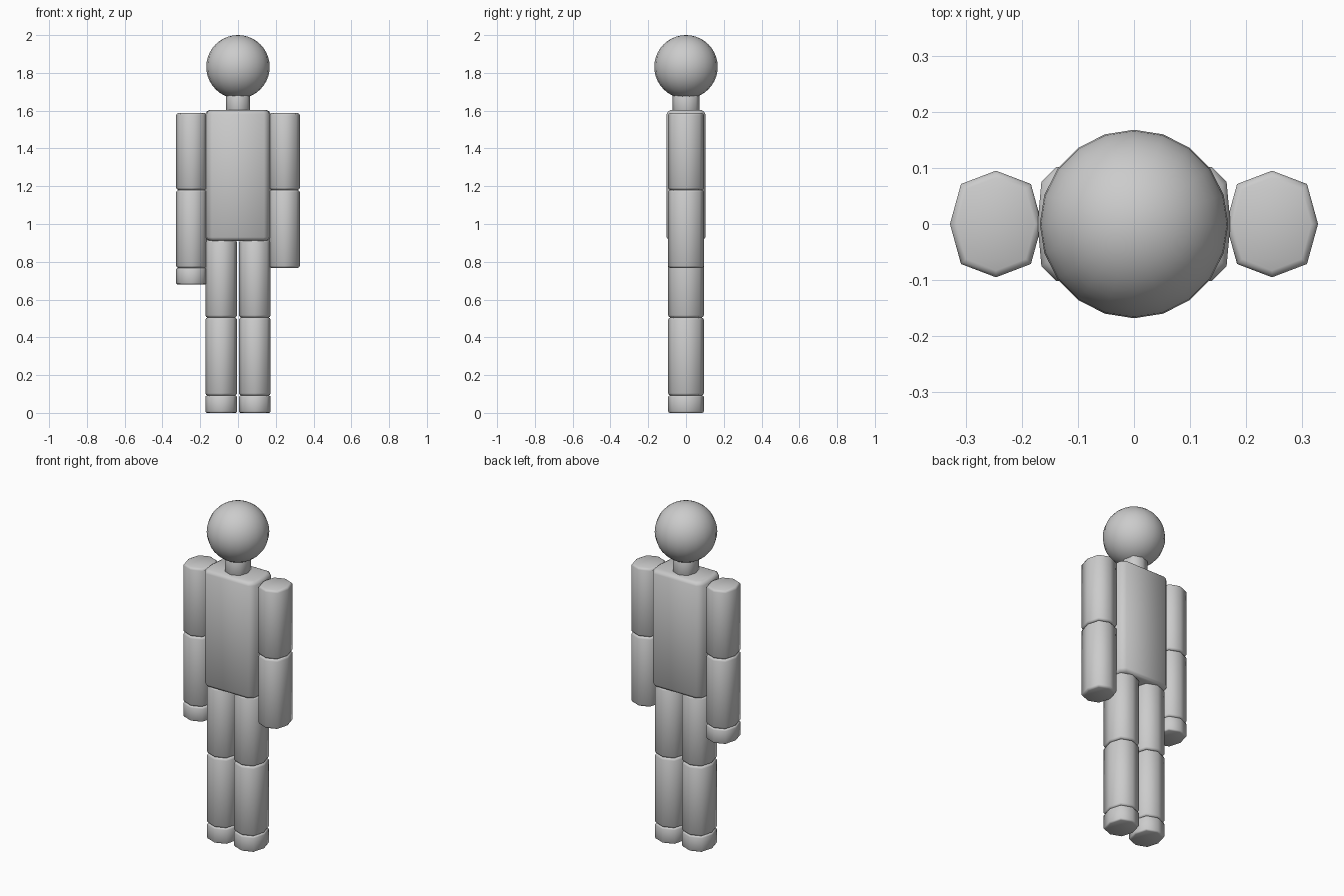
import bpy, bmesh, math

if "Cube" in bpy.data.objects:
    bpy.data.objects.remove(bpy.data.objects["Cube"])

# limb cross-section: slightly squared octagon, unit radii
OCT = [(1, 0), (.76, .75), (0, 1), (-.76, .75),
       (-1, 0), (-.76, -.75), (0, -1), (.76, -.75)]
# torso cross-section: box with chamfered corners and slightly bowed sides
BOX = [(.172, 0), (.165, .075), (.138, .102), (-.138, .102), (-.165, .075),
       (-.172, 0), (-.165, -.075), (-.138, -.102), (.138, -.102), (.165, -.075)]


def prism(name, profile, cx, z0, z1, rx=1.0, ry=1.0, bevel=0.012):
    """Closed prism along z whose end rims are chamfered."""
    pts = [(x * rx, y * ry) for x, y in profile]
    wx = max(p[0] for p in pts)
    wy = max(p[1] for p in pts)
    bm = bmesh.new()
    rings = []
    for z, b in ((z0, bevel), (z0 + bevel * .35, bevel * .35), (z0 + bevel, 0),
                 (z1 - bevel, 0), (z1 - bevel * .35, bevel * .35), (z1, bevel)):
        rings.append([bm.verts.new((cx + x * (1 - b / wx), y * (1 - b / wy), z))
                      for x, y in pts])
    n = len(pts)
    for a, c in zip(rings, rings[1:]):
        for i in range(n):
            j = (i + 1) % n
            bm.faces.new((a[i], a[j], c[j], c[i]))
    bm.faces.new(rings[0][::-1])
    bm.faces.new(rings[-1])
    finish(name, bm, 50)


def finish(name, bm, angle):
    mesh = bpy.data.meshes.new(name)
    bm.to_mesh(mesh)
    bm.free()
    ob = bpy.data.objects.new(name, mesh)
    bpy.context.collection.objects.link(ob)
    bpy.ops.object.select_all(action='DESELECT')
    ob.select_set(True)
    bpy.context.view_layer.objects.active = ob
    bpy.ops.object.shade_smooth_by_angle(angle=math.radians(angle))


# head
bm = bmesh.new()
bmesh.ops.create_uvsphere(bm, u_segments=20, v_segments=20, radius=0.168)
bmesh.ops.translate(bm, verts=bm.verts, vec=(0, 0, 1.832))
finish("head", bm, 60)

# neck and torso
prism("neck", OCT, 0, 1.59, 1.69, .064, .071, .004)
prism("torso", BOX, 0, .91, 1.603, bevel=.02)

# arms and legs
for side, s in (("left", -1), ("right", 1)):
    ax, lx = s * .246, s * .089
    prism(side + "_upper_arm", OCT, ax, 1.18, 1.587, .082, .095)
    prism(side + "_forearm", OCT, ax, .767, 1.18, .082, .095)
    prism(side + "_thigh", OCT, lx, .505, .915, .084, .095)
    prism(side + "_shin", OCT, lx, .092, .505, .084, .095)
    prism(side + "_foot", OCT, lx, 0, .092, .084, .095, .008)

# only one hand is present
prism("left_hand", OCT, -.246, .68, .767, .082, .095, .008)
